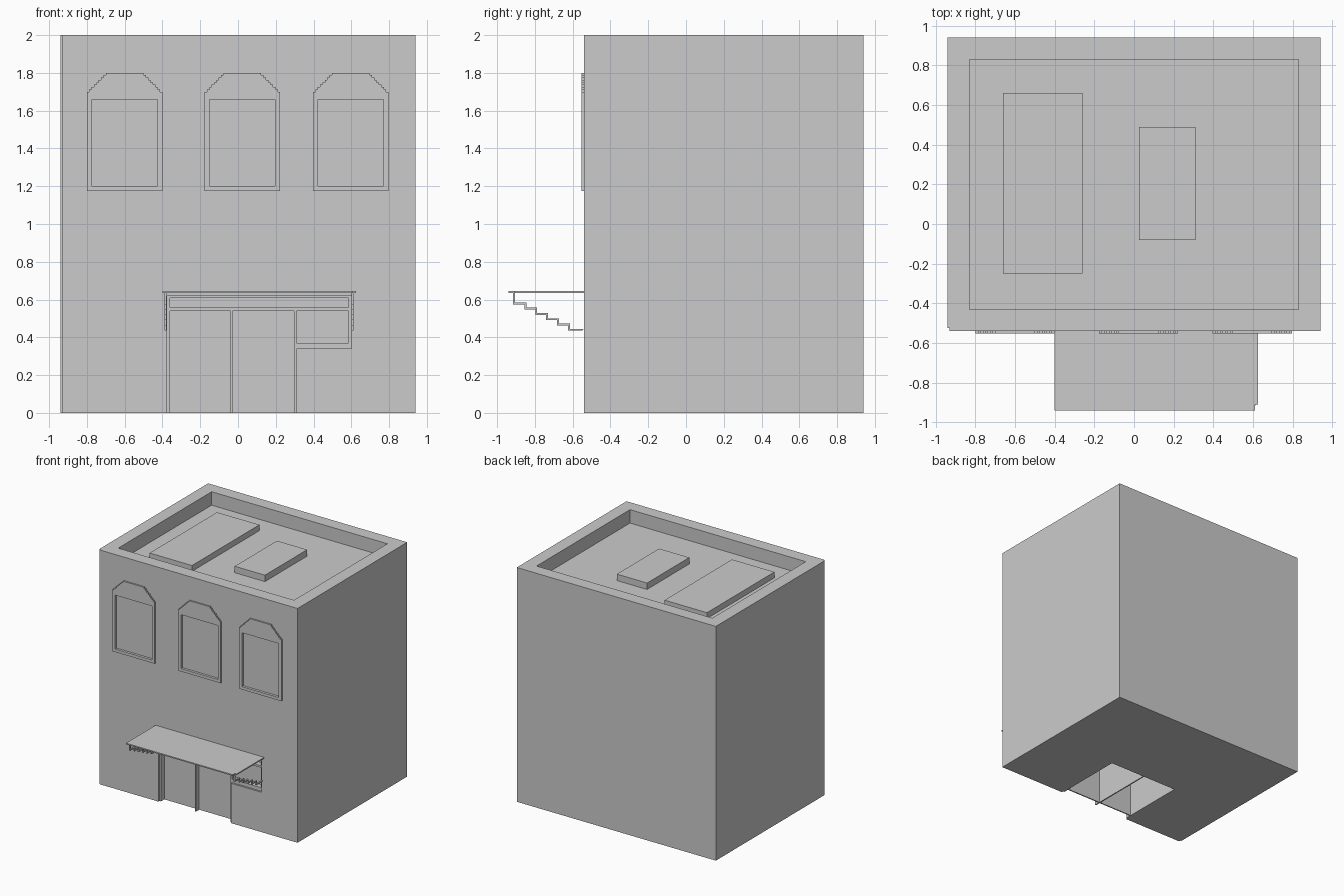
import bpy
import bmesh
from mathutils import Vector

old = bpy.data.objects.get("Cube")
if old:
    bpy.data.objects.remove(old)

grey = bpy.data.materials.new("plain_grey")
grey.use_nodes = True
colour = (0.6, 0.6, 0.6, 1)
grey.diffuse_color = colour
grey.node_tree.nodes["Principled BSDF"].inputs["Base Color"].default_value = colour


def prism(name, outline, axis, start, end):
    """Extrude a 2D outline along one axis."""
    def place(u, v):
        return {"x": (start, u, v), "y": (u, start, v), "z": (u, v, start)}[axis]

    bm = bmesh.new()
    face = bm.faces.new([bm.verts.new(place(u, v)) for u, v in outline])
    moved = bmesh.ops.extrude_face_region(bm, geom=[face])["geom"]
    shift = Vector([(end - start) * (axis == a) for a in "xyz"])
    bmesh.ops.translate(bm, vec=shift,
                        verts=[g for g in moved if isinstance(g, bmesh.types.BMVert)])
    bmesh.ops.recalc_face_normals(bm, faces=bm.faces)
    mesh = bpy.data.meshes.new(name)
    bm.to_mesh(mesh)
    bm.free()
    mesh.materials.append(grey)
    obj = bpy.data.objects.new(name, mesh)
    bpy.context.collection.objects.link(obj)
    return obj


def box(name, x, y, z):
    return prism(name, [(x[0], y[0]), (x[1], y[0]), (x[1], y[1]), (x[0], y[1])], "z", *z)


def cut(target, cutter):
    """Subtract a cutter and throw it away."""
    cutter.hide_render = True
    mod = target.modifiers.new("cut", "BOOLEAN")
    mod.operation = "DIFFERENCE"
    mod.solver = "EXACT"
    mod.object = cutter
    bpy.context.view_layer.objects.active = target
    bpy.ops.object.modifier_apply(modifier=mod.name)
    bpy.data.objects.remove(cutter)


# Building block with a small step at one front corner
WALL = -0.54
body = prism("building", [(-0.94, 0.94), (-0.94, -0.525), (-0.93, -0.525),
                          (-0.93, WALL), (0.94, WALL), (0.94, 0.94)], "z", 0, 2)

# Sunken roof with two raised blocks
ROOF = 1.885
cut(body, box("roof_cutter", (-0.83, 0.83), (-0.43, 0.83), (ROOF, 2.2)))
box("large_roof_block", (-0.66, -0.26), (-0.25, 0.66), (ROOF, 1.935))
box("small_roof_block", (0.025, 0.31), (-0.08, 0.49), (ROOF, 1.94))

# Recessed L-shaped shop front
PANEL = -0.48
cut(body, prism("entry_cutter", [(-0.375, -0.1), (0.31, -0.1), (0.31, 0.34), (0.6, 0.34),
                                 (0.6, 0.62), (-0.375, 0.62)], "y", -0.7, PANEL))

# Hollow bays behind the doors, open underneath
for bay in ((-0.36, -0.04), (-0.03, 0.3)):
    cut(body, box("bay_cutter", bay, (PANEL + 0.01, 0.08), (-0.1, 0.53)))

# Shop front frame bars
bars = {
    "left_jamb": ((-0.375, -0.36), (0, 0.62)),
    "door_mullion": ((-0.04, -0.03), (0, 0.54)),
    "right_door_jamb": ((0.297, 0.31), (0, 0.54)),
    "window_jamb": ((0.585, 0.6), (0.34, 0.62)),
    "window_sill": ((0.31, 0.585), (0.34, 0.37)),
    "transom": ((-0.36, 0.585), (0.54, 0.557)),
    "head_bar": ((-0.36, 0.585), (0.607, 0.62)),
}
for name, (x, z) in bars.items():
    box(name, x, (-0.525, PANEL), z)

# Upper window surrounds with stepped arches
STEPS = 8
arch = [(0.2, 1.175), (0.2, 1.7)]
for i in range(STEPS):
    x = 0.2 - 0.1 * (i + 1) / STEPS
    arch += [(x, 1.7 + 0.1 * i / STEPS), (x, 1.7 + 0.1 * (i + 1) / STEPS)]
arch = [arch[0]] + arch[1:] + [(-x, z) for x, z in reversed(arch)]
for side, centre in (("right", -0.6), ("middle", 0.023), ("left", 0.597)):
    surround = prism(side + "_window_surround", [(centre + x, z) for x, z in arch],
                     "y", WALL - 0.013, WALL)
    pane = (centre - 0.173, centre + 0.173)
    cut(surround, box("pane_cutter", pane, (-0.7, -0.4), (1.2, 1.66)))
    cut(body, box("pane_cutter", pane, (-0.7, WALL + 0.008), (1.2, 1.66)))

# Canopy with a notched front corner
prism("canopy", [(-0.4, WALL), (-0.4, -0.94), (0.61, -0.94), (0.61, -0.91),
                 (0.625, -0.91), (0.625, WALL)], "z", 0.635, 0.645)

# Stepped brackets: a thin zigzag strip on each side
T = 0.01
zigzag = [(-0.915, 0.635), (-0.915, 0.58)]
for i in range(5):
    y = -0.855 + 0.0575 * i
    z = 0.58 - 0.028 * i
    zigzag += [(y, z), (y, z - 0.028)]
zigzag.append((WALL - T, 0.44))
strip = zigzag + [(y + T, z + T if i else z) for i, (y, z) in reversed(list(enumerate(zigzag)))]
strip = [(y, z - T / 2 if 0 < i < len(strip) - 1 else z) for i, (y, z) in enumerate(strip)]
for side, x in (("right", -0.39), ("left", 0.6)):
    prism(side + "_bracket", strip, "x", x, x + 0.012)
